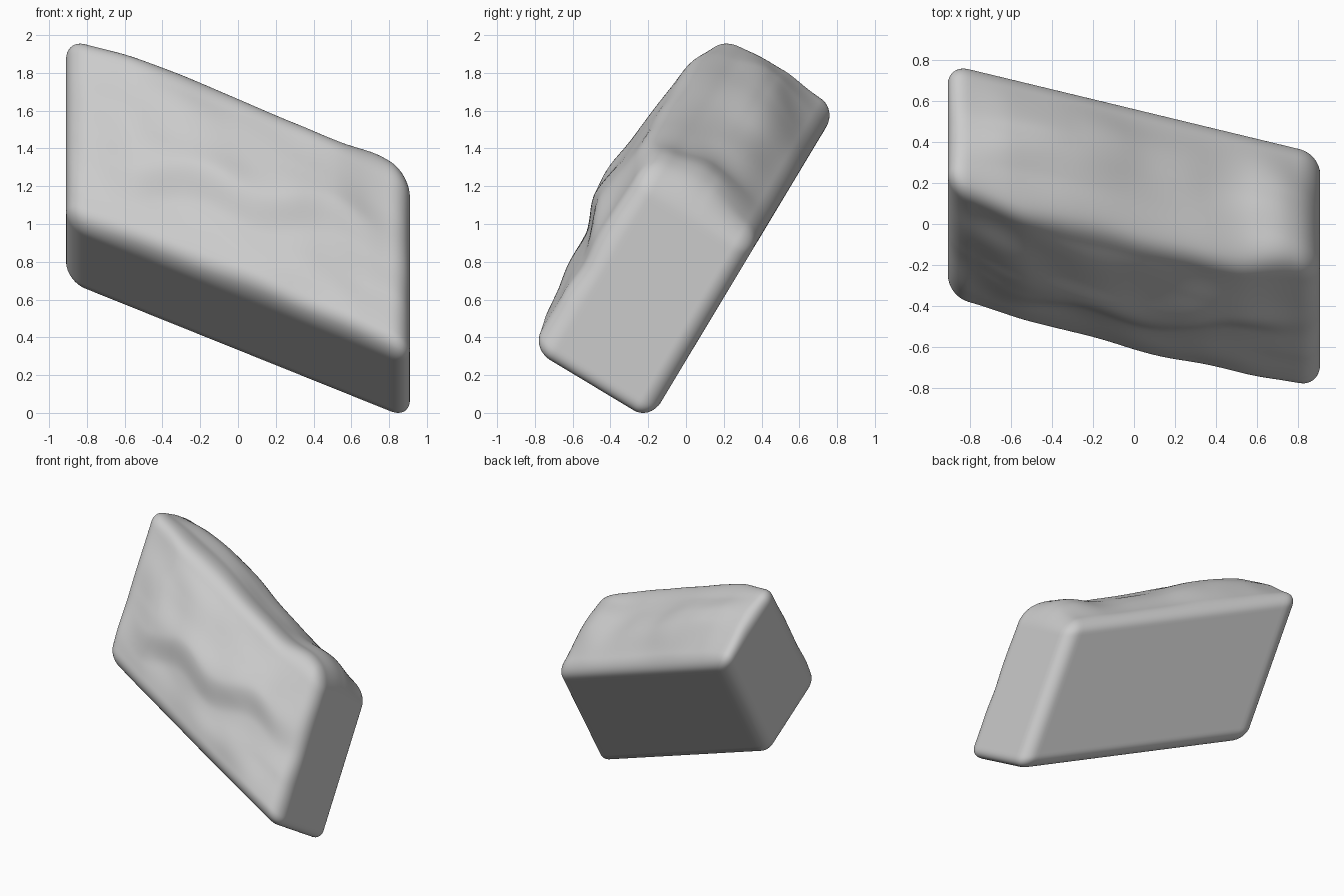
import bpy, bmesh, math
from mathutils import Vector, noise

if "Cube" in bpy.data.objects:
    bpy.data.objects.remove(bpy.data.objects["Cube"])

HALF = Vector((0.91, 0.57, 0.356))   # half width, slope length, thickness
R = 0.1                              # edge rounding
SHEAR = -0.469                       # slope offset per unit of x
MID_U, MID_N = 0.863, 0.519          # slab centre along slope and normal
U = Vector((0, 0.515, 0.857))        # up-slope direction
N = Vector((0, -0.857, 0.515))       # slab normal, toward the front


def smooth(a, b, v):
    t = max(0.0, min(1.0, (v - a) / (b - a)))
    return t * t * (3 - 2 * t)


def blob(x, s, cx, cs, rx, rs):
    return math.exp(-((x - cx) / rx) ** 2 - ((s - cs) / rs) ** 2)


def front_bulge(x, s):
    # soft ledge across the middle, fading to the rim
    line = -0.01 + 0.2 * x + 0.05 * math.sin(9 * x + 3.6)
    ledge = smooth(line - 0.2, line + 0.03, s) * (1 - smooth(line, 0.6, s))
    rim = 1 - smooth(0.5, 0.91, abs(x))
    h = 0.01 + 0.03 * rim + 0.05 * ledge * rim
    h += 0.075 * blob(x, s, -0.05, 0.03, 0.65, 0.42)
    h += 0.02 * blob(x, s, 0.2, -0.38, 0.3, 0.12)
    h += 0.02 * smooth(0.1, 0.5, s) * rim
    return h + 0.018 * noise.noise(Vector((x * 3, s * 4, 1.7)))


def top_bulge(x, t):
    grow = smooth(-HALF.z, 0.0, t) * (1 - 0.65 * smooth(0.05, HALF.z, t))
    end = 1 - smooth(0.6, 0.91, abs(x))
    h = grow * (0.02 + end * (0.04 + 0.06 * blob(x, t, -0.3, 0.0, 0.35, 1)))
    h += 0.045 * smooth(-0.35, 0, t) * blob(x, t, 0.76, 0.1, 0.16, 1)
    return h + 0.02 * noise.noise(Vector((x * 3.2, t * 4, 6.1))) * grow


# finely divided cube
bm = bmesh.new()
bmesh.ops.create_cube(bm, size=2)
bmesh.ops.subdivide_edges(bm, edges=bm.edges[:], cuts=55, use_grid_fill=True)

for v in bm.verts:
    # rounded box
    p = Vector([math.copysign(1 - (1 - abs(c)) ** 1.3, c) * h for c, h in zip(v.co, HALF)])
    core = Vector([max(-h + R, min(h - R, c)) for c, h in zip(p, HALF)])
    d = p - core
    if d.length > 1e-6:
        m = max(abs(c) for c in d)
        p = core + d.normalized() * m
    x, s, t = p
    # weathered front and top faces
    s2 = s + top_bulge(x, t) * smooth(HALF.y - 0.14, HALF.y, s)
    t2 = t + front_bulge(x, s) * smooth(HALF.z - 0.14, HALF.z, t)
    # shear, lean and place
    v.co = Vector((x, 0, 0)) + U * (s2 + SHEAR * x + MID_U) + N * (t2 + MID_N)

# stand on the ground
low = min(v.co.z for v in bm.verts)
bmesh.ops.translate(bm, verts=bm.verts[:], vec=(0, 0, -low))

bmesh.ops.recalc_face_normals(bm, faces=bm.faces[:])
for f in bm.faces:
    f.smooth = True
mesh = bpy.data.meshes.new("rock_slab")
bm.to_mesh(mesh)
bm.free()
bpy.context.collection.objects.link(bpy.data.objects.new("rock_slab", mesh))
print(low)
